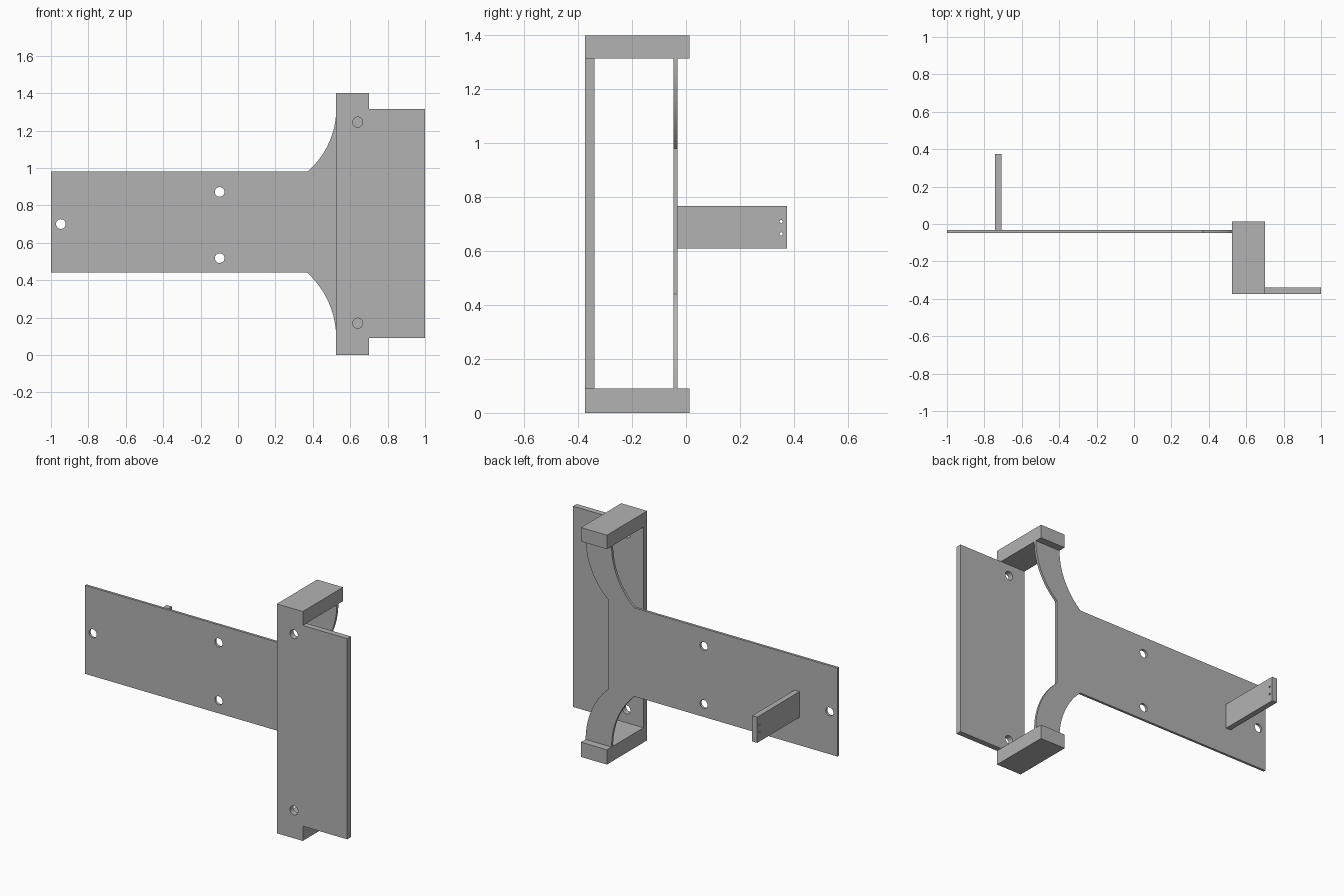
import bpy, bmesh
from math import sin, cos, pi, asin, radians
from mathutils import Matrix, Euler

cube = bpy.data.objects.get("Cube")
if cube:
    bpy.data.objects.remove(cube, do_unlink=True)

grey = bpy.data.materials.new("plain grey")
grey.use_nodes = True
COLOUR = (0.45, 0.45, 0.45, 1)
grey.diffuse_color = COLOUR
grey.node_tree.nodes["Principled BSDF"].inputs["Base Color"].default_value = COLOUR

FACING_FRONT = Euler((radians(90), 0, 0)).to_matrix().to_4x4()
FACING_SIDE = Euler((radians(90), 0, radians(90))).to_matrix().to_4x4()


def finish(name, bm):
    bmesh.ops.recalc_face_normals(bm, faces=bm.faces)
    mesh = bpy.data.meshes.new(name)
    bm.to_mesh(mesh)
    bm.free()
    mesh.materials.append(grey)
    obj = bpy.data.objects.new(name, mesh)
    bpy.context.collection.objects.link(obj)
    return obj


def circle(u, v, r, n=32):
    return [(u + r * cos(2 * pi * i / n), v + r * sin(2 * pi * i / n)) for i in range(n)]


def sheet(name, outline, holes, turn, low, high):
    """Extrude a flat outline with holes along the axis it faces."""
    curve = bpy.data.curves.new(name, "CURVE")
    curve.dimensions = "2D"
    curve.fill_mode = "BOTH"
    curve.extrude = (high - low) / 2
    for loop in [outline] + holes:
        spline = curve.splines.new("POLY")
        spline.points.add(len(loop) - 1)
        for point, (u, v) in zip(spline.points, loop):
            point.co = (u, v, 0, 1)
        spline.use_cyclic_u = True
    temp = bpy.data.objects.new(name + "_temp", curve)
    bpy.context.collection.objects.link(temp)
    bpy.context.view_layer.update()
    source = bpy.data.meshes.new_from_object(
        temp.evaluated_get(bpy.context.evaluated_depsgraph_get()))
    bm = bmesh.new()
    bm.from_mesh(source)
    bpy.data.objects.remove(temp, do_unlink=True)
    bpy.data.curves.remove(curve)
    bpy.data.meshes.remove(source)
    bmesh.ops.remove_doubles(bm, verts=bm.verts, dist=0.0001)
    middle = (low + high) / 2
    shift = (0, middle, 0) if turn is FACING_FRONT else (middle, 0, 0)
    bm.transform(Matrix.Translation(shift) @ turn)
    for face in bm.faces:
        face.smooth = False
    return finish(name, bm)


def box(name, low, high):
    bm = bmesh.new()
    bmesh.ops.create_cube(bm, size=1)
    for v in bm.verts:
        v.co = [(a + b) / 2 + c * (b - a) for a, b, c in zip(low, high, v.co)]
    return finish(name, bm)


# Shared measurements
HEIGHT, CAP_LOW, CAP_HIGH = 1.4, 0.09, 1.315
INNER, OUTER = 0.525, 0.70
PLATE_LOW, PLATE_HIGH, BEND = 0.44, 0.98, 0.37


def arc(x, z_start, z_end, n=16):
    """Arc leaving the plate corner and ending upright at a cap."""
    run, rise = INNER - BEND, z_end - z_start
    radius = (run ** 2 + rise ** 2) / (2 * run)
    sweep = asin(rise / radius)
    angles = [sweep * (1 - i / n) for i in range(n + 1)]
    return [(x + run - radius * (1 - cos(a)), z_end - radius * sin(a)) for a in angles]


# Long back plate with two curved arms
width = OUTER - INNER
outline = [(-1, PLATE_LOW), (-1, PLATE_HIGH)]
outline += arc(BEND, PLATE_HIGH, CAP_HIGH)
outline += arc(BEND + width, PLATE_HIGH, CAP_HIGH)[::-1]
outline += arc(BEND + width, PLATE_LOW, CAP_LOW)
outline += arc(BEND, PLATE_LOW, CAP_LOW)[::-1]
sheet("back_plate_with_arms", outline,
      [circle(-0.947, 0.70, 0.026), circle(-0.098, 0.872, 0.026), circle(-0.098, 0.518, 0.026)],
      FACING_FRONT, -0.047, -0.032)

# Stepped front plate
sheet("front_plate",
      [(INNER, 0), (OUTER, 0), (OUTER, CAP_LOW), (1, CAP_LOW),
       (1, CAP_HIGH), (OUTER, CAP_HIGH), (OUTER, HEIGHT), (INNER, HEIGHT)],
      [circle(0.64, z, 0.027) for z in (0.17, 1.245)],
      FACING_FRONT, -0.375, -0.34)

# Caps joining the front plate to the arms
for name, z0, z1 in (("bottom_cap", 0, CAP_LOW), ("top_cap", CAP_HIGH, HEIGHT)):
    box(name, (INNER, -0.34, z0), (OUTER, 0.013, z1))

# Rear tab with two pin holes
sheet("rear_tab", [(-0.032, 0.61), (0.375, 0.61), (0.375, 0.767), (-0.032, 0.767)],
      [circle(0.353, z, 0.006, 12) for z in (0.664, 0.71)],
      FACING_SIDE, -0.743, -0.709)
